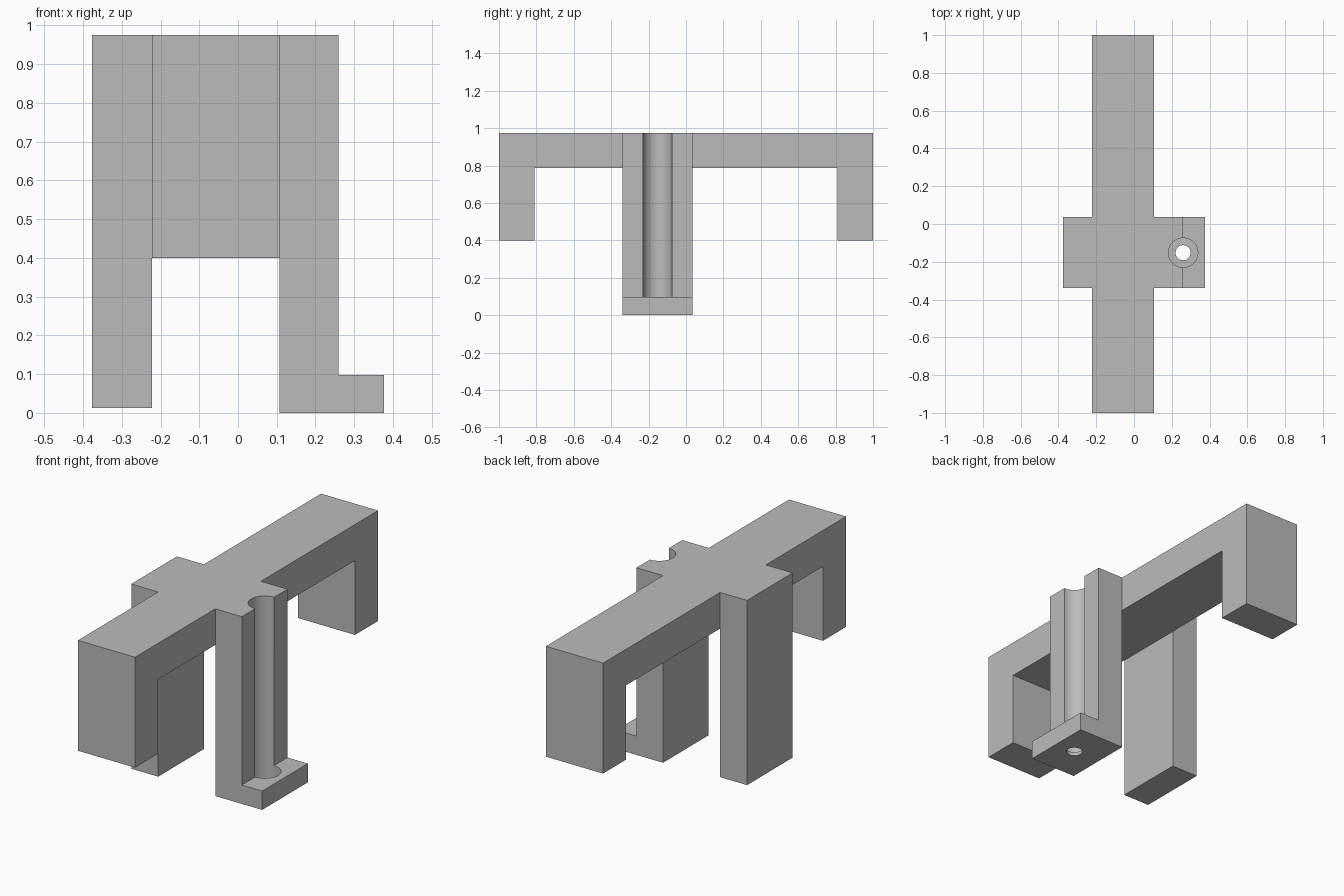
import bpy
import bmesh
from mathutils import Vector

cube = bpy.data.objects.get("Cube")
if cube:
    bpy.data.objects.remove(cube, do_unlink=True)

grey = bpy.data.materials.new("plain grey")
grey.use_nodes = True
colour = (0.5, 0.5, 0.5, 1)
grey.diffuse_color = colour
grey.node_tree.nodes["Principled BSDF"].inputs["Base Color"].default_value = colour

TOP = 0.975
LEG_FRONT, LEG_BACK = -0.34, 0.036
BEAM_LEFT, BEAM_RIGHT = -0.222, 0.107
BORE_X, BORE_Y = 0.26, -0.152


def make_object(name, bm):
    bmesh.ops.recalc_face_normals(bm, faces=bm.faces)
    mesh = bpy.data.meshes.new(name)
    bm.to_mesh(mesh)
    bm.free()
    mesh.materials.append(grey)
    obj = bpy.data.objects.new(name, mesh)
    bpy.context.collection.objects.link(obj)
    return obj


def prism(name, outline, sweep):
    """Close an outline of points and extrude it along the sweep vector."""
    bm = bmesh.new()
    face = bm.faces.new([bm.verts.new(p) for p in outline])
    result = bmesh.ops.extrude_face_region(bm, geom=[face], use_keep_orig=True)
    moved = [v for v in result["geom"] if isinstance(v, bmesh.types.BMVert)]
    bmesh.ops.translate(bm, verts=moved, vec=Vector(sweep))
    return make_object(name, bm)


def cylinder(name, radius, low, high):
    bm = bmesh.new()
    bmesh.ops.create_cone(bm, cap_ends=True, segments=48, radius1=radius,
                          radius2=radius, depth=high - low)
    bmesh.ops.translate(bm, verts=bm.verts, vec=(BORE_X, BORE_Y, (low + high) / 2))
    return make_object(name, bm)


def combine(target, tool, operation):
    """Apply a boolean and discard its tool."""
    tool.hide_render = True
    mod = target.modifiers.new("boolean", "BOOLEAN")
    mod.operation, mod.solver, mod.object = operation, "EXACT", tool
    bpy.context.view_layer.objects.active = target
    bpy.ops.object.modifier_apply(modifier=mod.name)
    bpy.data.objects.remove(tool, do_unlink=True)


# Long beam with a short leg at each end
half = [(1, TOP), (1, 0.4), (0.81, 0.4), (0.81, 0.787)]
side = half + [(-y, z) for y, z in reversed(half)]
frame = prism("bridge_frame", [(BEAM_LEFT, y, z) for y, z in side],
              (BEAM_RIGHT - BEAM_LEFT, 0, 0))

# Plain leg on one side, footed leg on the other
plain = [(-0.377, 0.013), (BEAM_LEFT, 0.013), (BEAM_LEFT, TOP), (-0.377, TOP)]
footed = [(BEAM_RIGHT, 0), (0.377, 0), (0.377, 0.098), (BORE_X, 0.098),
          (BORE_X, TOP), (BEAM_RIGHT, TOP)]
for name, outline in (("plain_leg", plain), ("footed_leg", footed)):
    leg = prism(name, [(x, LEG_FRONT, z) for x, z in outline],
                (0, LEG_BACK - LEG_FRONT, 0))
    combine(frame, leg, "UNION")

# Round groove sunk into the foot, with a small hole through its floor
combine(frame, cylinder("groove_cutter", 0.078, 0.02, 1.1), "DIFFERENCE")
combine(frame, cylinder("hole_cutter", 0.04, -0.1, 0.1), "DIFFERENCE")

bpy.ops.object.select_all(action="DESELECT")
frame.select_set(True)
bpy.context.view_layer.objects.active = frame
bpy.ops.object.shade_smooth_by_angle()
